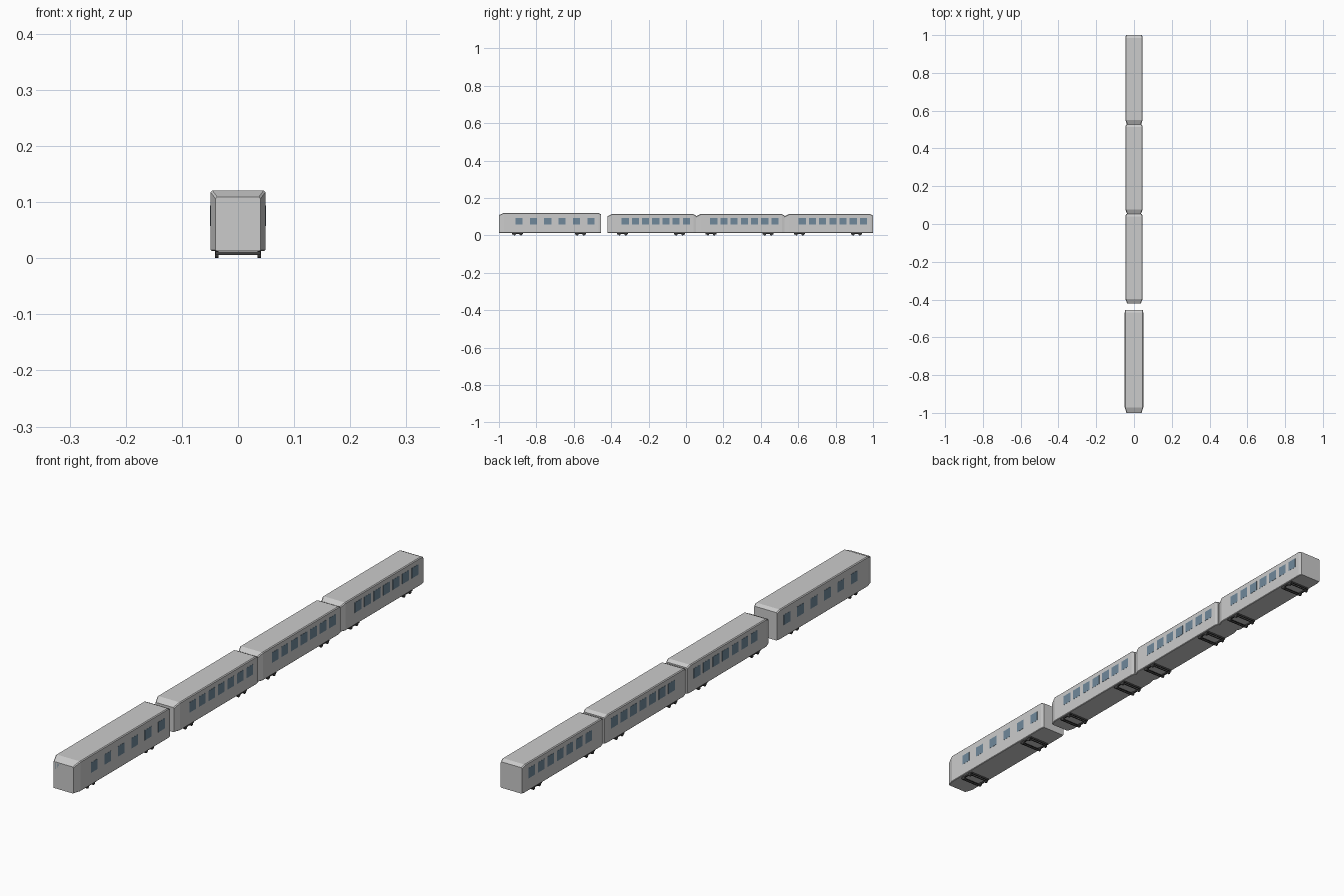
import bpy, bmesh

if "Cube" in bpy.data.objects:
    bpy.data.objects.remove(bpy.data.objects["Cube"])

def mat(name, col):
    m = bpy.data.materials.new(name)
    m.diffuse_color = (*col, 1)
    m.use_nodes = True
    m.node_tree.nodes["Principled BSDF"].inputs["Base Color"].default_value = m.diffuse_color
    return m

GLASS = mat("window_glass", (0.16, 0.25, 0.33))
DARK = mat("dark_metal", (0.05, 0.05, 0.05))
FLOOR = 0.013

def finish(bm, name, material=None):
    bmesh.ops.recalc_face_normals(bm, faces=bm.faces)
    me = bpy.data.meshes.new(name)
    bm.to_mesh(me)
    bm.free()
    ob = bpy.data.objects.new(name, me)
    bpy.context.collection.objects.link(ob)
    if material:
        me.materials.append(material)
    return ob

def add_box(bm, centre, size):
    vs = bmesh.ops.create_cube(bm, size=1)["verts"]
    for v in vs:
        v.co = [c + s * k for c, s, k in zip(centre, size, v.co)]

def add_axle_part(bm, x, y, z, radius, width):
    # Cylinder lying along x
    vs = bmesh.ops.create_cone(bm, cap_ends=True, segments=12, radius1=radius,
                               radius2=radius, depth=width)["verts"]
    for v in vs:
        a, b, c = v.co
        v.co = (x + c, y + a, z + b)

def section(bm, y, hw, top):
    # Body cross-section with clipped roof and floor corners
    c, b = 0.003, 0.002
    half = [(hw - b, FLOOR), (hw, FLOOR + b), (hw, top - c), (hw - c, top)]
    pts = half + [(-x, z) for x, z in reversed(half)]
    return [bm.verts.new((x, y, z)) for x, z in pts]

def shell(name, stations):
    bm = bmesh.new()
    rings = [section(bm, *s) for s in stations]
    for r, q in zip(rings, rings[1:]):
        for i in range(8):
            j = (i + 1) % 8
            bm.faces.new((r[i], r[j], q[j], q[i]))
    bm.faces.new(rings[0])
    bm.faces.new(rings[-1])
    return finish(bm, name)

def bogies(name, centres):
    bm = bmesh.new()
    for y in centres:
        for s in (-1, 1):
            add_box(bm, (s * 0.038, y, 0.0095), (0.005, 0.058, 0.005))
            add_box(bm, (0, y + s * 0.027, 0.009), (0.074, 0.004, 0.006))
            add_axle_part(bm, 0, y + s * 0.017, 0.007, 0.0015, 0.074)
            for t in (-1, 1):
                add_axle_part(bm, t * 0.038, y + s * 0.017, 0.007, 0.007, 0.006)
    finish(bm, name, DARK)

def car(name, y0, y1, hw, top, nose, nose_hw, nose_top, tail, first, step, count, bogie_ys):
    shell(name + "_body", [(y0, nose_hw, nose_top), (y0 + nose, hw, top),
                           (y1 - tail, hw, top), (y1, hw - 0.003, top - 0.007)])
    # Row of side windows on both sides
    bm = bmesh.new()
    for i in range(count):
        for s in (-1, 1):
            add_box(bm, (s * hw, first + i * step, 0.0755), (0.0012, 0.038, 0.037))
    finish(bm, name + "_side_windows", GLASS)
    bogies(name + "_bogies", bogie_ys)

# Leading car with cab
car("lead_car", -1.0, -0.455, 0.049, 0.121, 0.028, 0.04, 0.109, 0.014,
    -0.893, 0.077, 6, (-0.90, -0.564))

# Cab windscreen
bm = bmesh.new()
add_box(bm, (0, -0.9994, 0.089), (0.068, 0.0012, 0.032))
finish(bm, "cab_windscreen", GLASS)

# Headlights
bm = bmesh.new()
for s in (-1, 1):
    add_box(bm, (s * 0.03, -0.9996, 0.041), (0.008, 0.0008, 0.004))
finish(bm, "headlights")

# Three trailing cars
for k in range(3):
    y = -0.42 + k * 0.4733
    car(f"passenger_car_{k + 1}", y, y + 0.4733, 0.0455, 0.114, 0.024, 0.037, 0.102, 0.014,
        y + 0.095, 0.0545, 7, (y + 0.081, y + 0.385))
